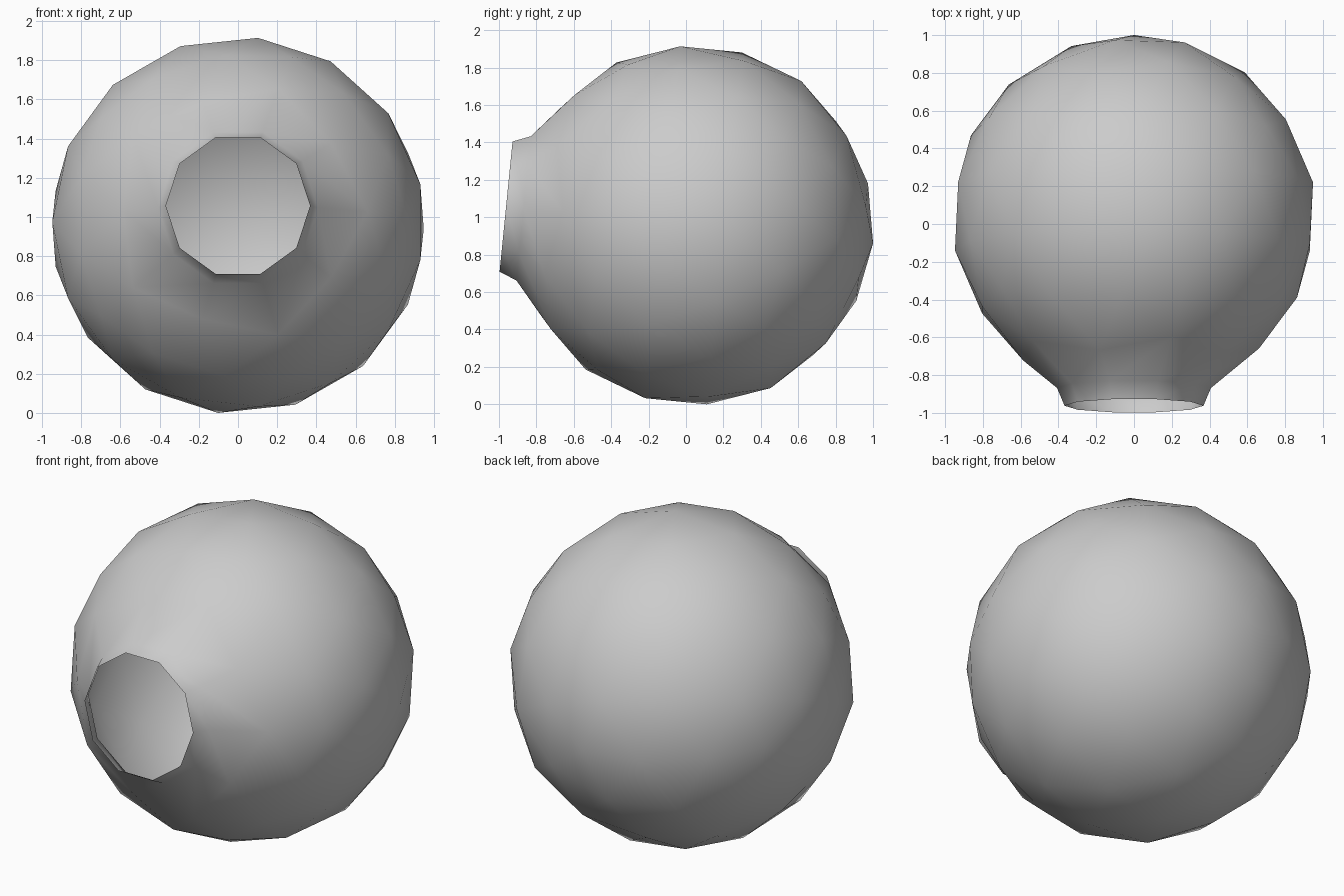
import bpy, bmesh, math
from mathutils import Matrix, Vector

if "Cube" in bpy.data.objects:
    bpy.data.objects.remove(bpy.data.objects["Cube"])

R = 0.965            # body radius
TILT = math.radians(5.7)

bm = bmesh.new()

# Geodesic body: icosahedron with every edge split in three, pushed onto a sphere
bmesh.ops.create_icosphere(bm, subdivisions=1, radius=1.0)
bmesh.ops.subdivide_edges(bm, edges=bm.edges[:], cuts=2, use_grid_fill=True)
bmesh.ops.triangulate(bm, faces=bm.faces[:])
for v in bm.verts:
    v.co = v.co.normalized() * R

# Open the pole, leaving a ten-sided hole
cap = [v for v in bm.verts if v.co.z > R * math.cos(math.radians(30))]
bmesh.ops.delete(bm, geom=cap, context='VERTS')

# Draw the hole out into a shoulder and a short tapered neck (radius, height)
edges = [e for e in bm.edges if e.is_boundary]
for radius, height in ((0.407, 0.913), (0.368, 1.007)):
    new = bmesh.ops.extrude_edge_only(bm, edges=edges)['geom']
    for v in (g for g in new if isinstance(g, bmesh.types.BMVert)):
        a = math.atan2(v.co.y, v.co.x)
        v.co = Vector((radius * math.cos(a), radius * math.sin(a), height))
    edges = [g for g in new if isinstance(g, bmesh.types.BMEdge)]

bmesh.ops.recalc_face_normals(bm, faces=bm.faces[:])

# Turn the neck to the front, tipped slightly up, and stand on the ground
bm.transform(Matrix.Translation((0, 0.04, R)) @ Matrix.Rotation(math.pi / 2 - TILT, 4, 'X'))
low = min(v.co.z for v in bm.verts)
bm.transform(Matrix.Translation((0, 0, -low)))
for f in bm.faces:
    f.smooth = True

mesh = bpy.data.meshes.new("round_vessel")
bm.to_mesh(mesh)
bm.free()
vessel = bpy.data.objects.new("round_vessel", mesh)
bpy.context.collection.objects.link(vessel)
